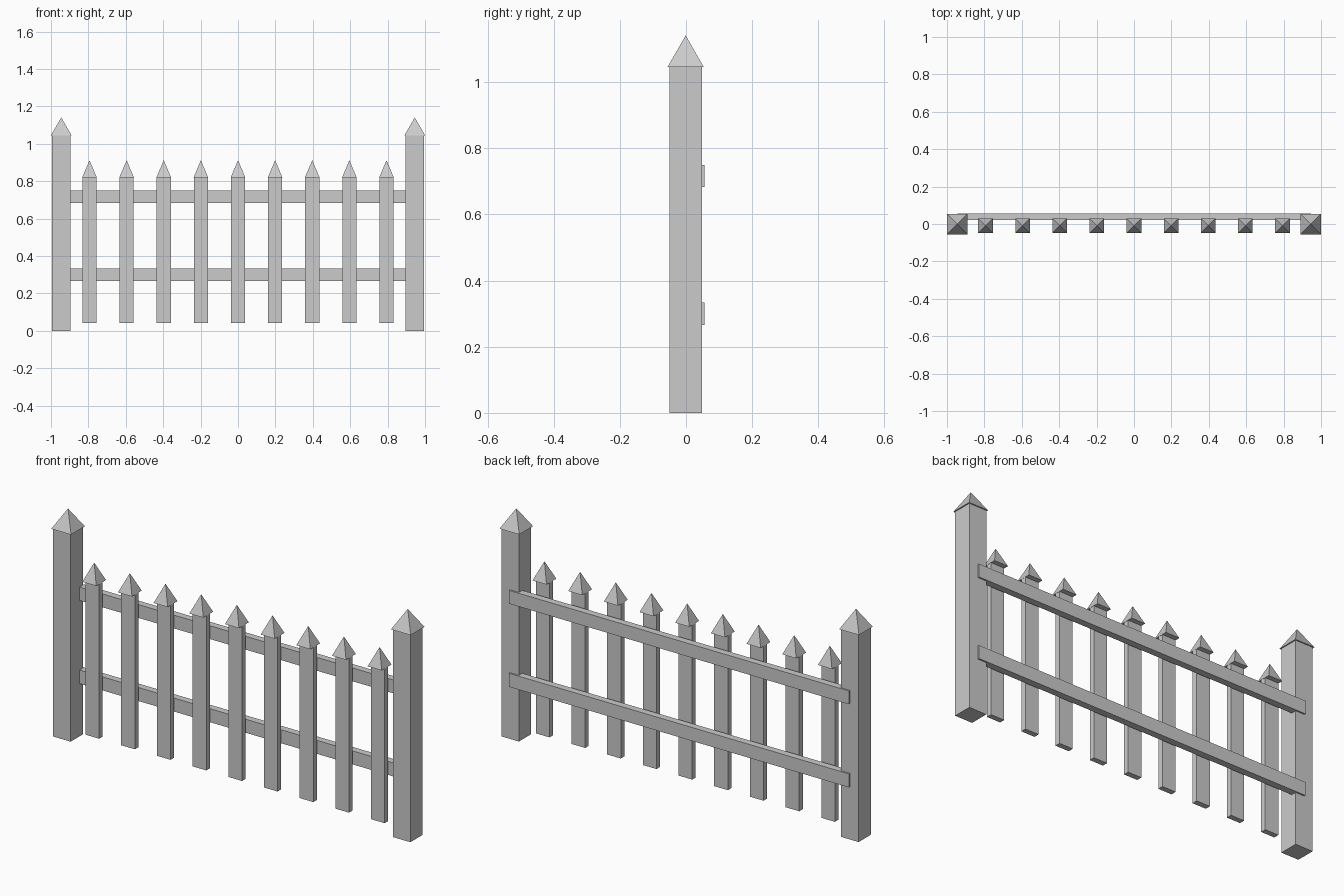
import bpy, bmesh

if "Cube" in bpy.data.objects:
    bpy.data.objects.remove(bpy.data.objects["Cube"])


def finish(name, bm):
    bmesh.ops.recalc_face_normals(bm, faces=bm.faces)
    mesh = bpy.data.meshes.new(name)
    bm.to_mesh(mesh)
    bm.free()
    obj = bpy.data.objects.new(name, mesh)
    bpy.context.collection.objects.link(obj)
    return obj


def box(name, x, y, z):
    """Box from (min, max) ranges."""
    bm = bmesh.new()
    bmesh.ops.create_cube(bm, size=1)
    for v in bm.verts:
        v.co = [r[0] if c < 0 else r[1] for c, r in zip(v.co, (x, y, z))]
    return finish(name, bm)


def pyramid(name, x, y, half, z0, z1):
    """Four-sided pointed cap with a flat underside."""
    bm = bmesh.new()
    base = [bm.verts.new((x + sx * half, y + sy * half, z0))
            for sx, sy in ((-1, -1), (1, -1), (1, 1), (-1, 1))]
    tip = bm.verts.new((x, y, z1))
    bm.faces.new(base)
    for i in range(4):
        bm.faces.new((base[i], base[(i + 1) % 4], tip))
    return finish(name, bm)


# End posts with overhanging caps
POST_X, POST_Y, POST_HALF = 0.945, -0.001, 0.049
for side, sx in (("left", -1), ("right", 1)):
    x = sx * POST_X
    box(f"{side}_post", (x - POST_HALF, x + POST_HALF),
        (POST_Y - POST_HALF, POST_Y + POST_HALF), (0, 1.045))
    pyramid(f"{side}_post_cap", x, POST_Y, 0.055, 1.045, 1.141)

# Horizontal rails behind the pickets
for name, z0, z1 in (("lower_rail", 0.265, 0.333), ("upper_rail", 0.683, 0.75)):
    box(name, (-0.945, 0.945), (0.021, 0.056), (z0, z1))

# Thin pickets with square pointed caps
PICKET_Y = -0.009
for i in range(9):
    x = (i - 4) * 0.1985
    box(f"picket_{i + 1}", (x - 0.038, x + 0.038),
        (PICKET_Y - 0.014, PICKET_Y + 0.014), (0.042, 0.82))
    pyramid(f"picket_cap_{i + 1}", x, PICKET_Y, 0.039, 0.82, 0.912)
